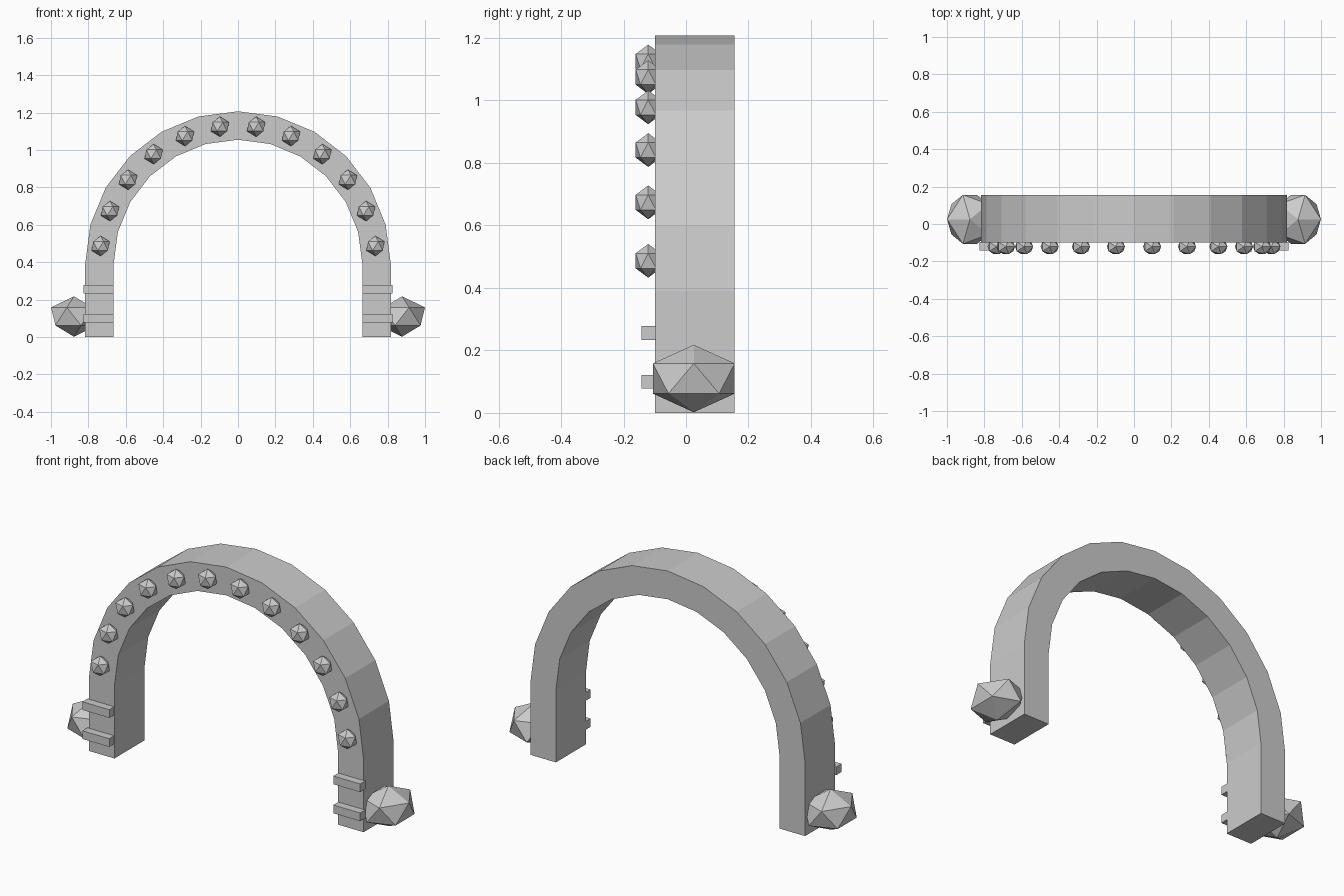
import bpy, bmesh
from math import sin, cos, pi
from mathutils import Matrix, Vector

cube = bpy.data.objects.get("Cube")
if cube:
    bpy.data.objects.remove(cube, do_unlink=True)

stone = bpy.data.materials.new("grey_stone")
stone.use_nodes = True
GREY = (0.6, 0.6, 0.6, 1)
stone.diffuse_color = GREY
stone.node_tree.nodes["Principled BSDF"].inputs["Base Color"].default_value = GREY

OUTER, INNER = 0.817, 0.665      # arch radii
SPRING = 0.39                    # height where the curve begins
FRONT, BACK = -0.10, 0.155
SEGMENTS = 12


def add_object(name, bm):
    bmesh.ops.recalc_face_normals(bm, faces=bm.faces)
    mesh = bpy.data.meshes.new(name)
    bm.to_mesh(mesh)
    bm.free()
    mesh.materials.append(stone)
    obj = bpy.data.objects.new(name, mesh)
    bpy.context.collection.objects.link(obj)
    return obj


def add_gem(name, centre, radii, turn=0):
    bm = bmesh.new()
    bmesh.ops.create_icosphere(bm, subdivisions=1, radius=1)
    place = (Matrix.Translation(centre) @ Matrix.Rotation(turn, 4, "Z")
             @ Matrix.Diagonal((*radii, 1)))
    bmesh.ops.transform(bm, matrix=place, verts=bm.verts)
    return add_object(name, bm)


def add_box(name, centre, size):
    bm = bmesh.new()
    place = Matrix.Translation(centre) @ Matrix.Diagonal((*size, 1))
    bmesh.ops.create_cube(bm, size=1, matrix=place)
    return add_object(name, bm)


def arch_line(radius):
    curve = [(radius * cos(pi * i / SEGMENTS), SPRING + radius * sin(pi * i / SEGMENTS))
             for i in range(SEGMENTS + 1)]
    return [(radius, 0)] + curve + [(-radius, 0)]


# Arch: one flat outline, extruded front to back
bm = bmesh.new()
outline = arch_line(OUTER) + arch_line(INNER)[::-1]
face = bm.faces.new([bm.verts.new((x, FRONT, z)) for x, z in outline])
extruded = bmesh.ops.extrude_face_region(bm, geom=[face], use_keep_orig=True)
moved = [v for v in extruded["geom"] if isinstance(v, bmesh.types.BMVert)]
bmesh.ops.translate(bm, vec=Vector((0, BACK - FRONT, 0)), verts=moved)
add_object("arch", bm)

# Studs around the front of the curve
middle = (OUTER + INNER) / 2
for i in range(SEGMENTS):
    angle = pi * (i + 0.5) / SEGMENTS
    add_gem(f"stud_{i + 1}",
            (middle * cos(angle), -0.121, SPRING + middle * sin(angle)),
            (0.054, 0.047, 0.054))

# Foot gems and front bars on both legs
for side, label in ((1, "left"), (-1, "right")):
    add_gem(f"{label}_foot_gem", (side * 0.877, 0.025, 0.11),
            (0.137, 0.154, 0.108), 0 if side > 0 else pi)
    for z, level in ((0.1, "lower"), (0.256, "upper")):
        add_box(f"{label}_{level}_bar", (side * 0.746, -0.119, z),
                (0.16, 0.046, 0.044))
